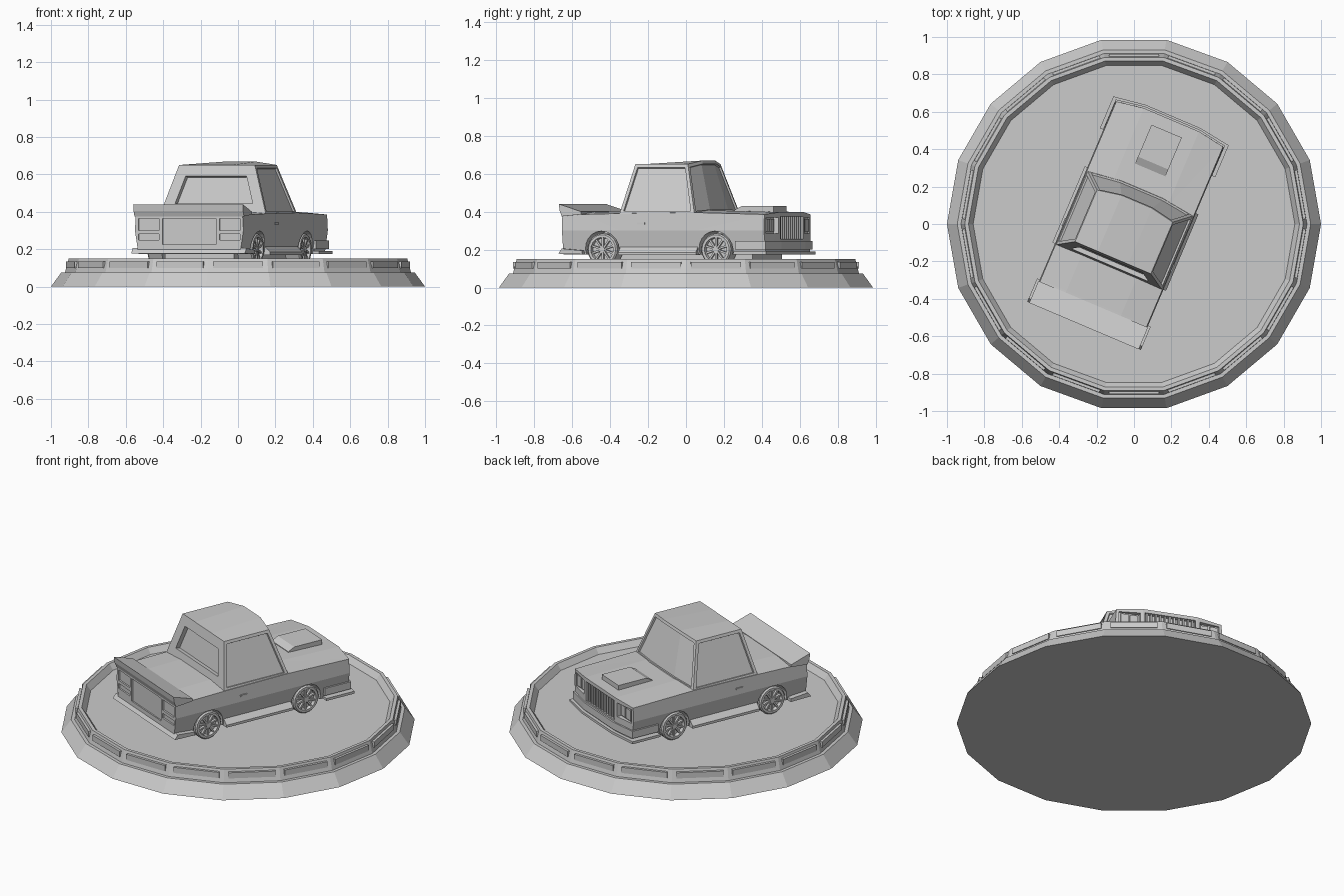
import bpy, bmesh, math
from mathutils import Matrix, Vector

cube = bpy.data.objects.get("Cube")
if cube:
    bpy.data.objects.remove(cube, do_unlink=True)

grey = bpy.data.materials.new("plain grey")
grey.use_nodes = True
GREY = (0.6, 0.6, 0.6, 1)
grey.diffuse_color = GREY
grey.node_tree.nodes["Principled BSDF"].inputs["Base Color"].default_value = GREY

# The car is built nose to +y, then turned on its stand
CAR = Matrix.Rotation(math.radians(-23), 4, 'Z') @ Matrix.Translation((-0.033, 0, 0))
STAND = Matrix.Identity(4)


def finish(name, bm, place=CAR):
    bmesh.ops.recalc_face_normals(bm, faces=bm.faces)
    me = bpy.data.meshes.new(name)
    bm.to_mesh(me)
    bm.free()
    me.materials.append(grey)
    ob = bpy.data.objects.new(name, me)
    bpy.context.collection.objects.link(ob)
    ob.matrix_world = place
    return ob


def add_box(bm, lo, hi, place=STAND):
    lo, hi = Vector(lo), Vector(hi)
    m = place @ Matrix.Translation((lo + hi) / 2) @ Matrix.Diagonal((*(hi - lo), 1))
    bmesh.ops.create_cube(bm, size=1, matrix=m)


def add_prism(bm, outline, to3d, a, b):
    """Extrude a 2D outline from a to b; to3d(p, t) places each point."""
    ends = [[bm.verts.new(to3d(p, t)) for p in outline] for t in (a, b)]
    n = len(outline)
    bm.faces.new(ends[0])
    bm.faces.new(ends[1])
    for i in range(n):
        j = (i + 1) % n
        bm.faces.new((ends[0][i], ends[0][j], ends[1][j], ends[1][i]))


def lathe(bm, profile, n, to3d):
    rings = [[bm.verts.new(to3d(r, h, math.tau * k / n)) for k in range(n)] for r, h in profile]
    for a, b in zip(rings, rings[1:]):
        for k in range(n):
            j = (k + 1) % n
            bm.faces.new((a[k], a[j], b[j], b[k]))
    bm.faces.new(rings[0])
    bm.faces.new(rings[-1])


# Round stand with a raised rim
SIDES = 18
bm = bmesh.new()
rim = [(1, 0), (0.945, 0.075), (0.925, 0.075), (0.905, 0.15), (0.885, 0.15), (0.86, 0.115)]
lathe(bm, rim, SIDES, lambda r, h, a: (r * math.cos(a), r * math.sin(a), h))
finish("stand", bm, STAND)

# Plates around the rim, one on each side
bm = bmesh.new()
apothem = 0.915 * math.cos(math.pi / SIDES)
for k in range(SIDES):
    turn = Matrix.Rotation(math.tau * (k + 0.5) / SIDES, 4, 'Z')
    add_box(bm, (apothem - 0.02, -0.133, 0.1), (apothem + 0.009, 0.133, 0.135), turn)
finish("stand_plates", bm, STAND)


# Body: a grid of stations, rows and columns, of which only the shell is kept
def bow(x):
    return 0.035 * (1 - (x / 0.315) ** 2)


rows = [(0.175, 0.295), (0.3, 0.315), (0.385, 0.31)]
stations = [(-0.59, 0), (-0.47, 0), (-0.26, 0.005), (0.165, 0.01), (0.565, 0)]
bm = bmesh.new()
g = {}
for s, (y, rise) in enumerate(stations):
    for r, (z, w) in enumerate(rows):
        for c, x in enumerate((-w, -0.16, 0.16, w)):
            yy = y + (bow(x) if s == 4 else 0)
            crown = (0.012 if c in (1, 2) else 0) + rise
            g[s, r, c] = bm.verts.new((x, yy, z + (crown if r == 2 else 0)))
for s in range(4):
    for r in (0, 2):
        for c in range(3):
            bm.faces.new((g[s, r, c], g[s + 1, r, c], g[s + 1, r, c + 1], g[s, r, c + 1]))
    for c in (0, 3):
        for r in range(2):
            bm.faces.new((g[s, r, c], g[s + 1, r, c], g[s + 1, r + 1, c], g[s, r + 1, c]))
for s in (0, 4):
    for r in range(2):
        for c in range(3):
            bm.faces.new((g[s, r, c], g[s, r, c + 1], g[s, r + 1, c + 1], g[s, r + 1, c]))
bmesh.ops.triangulate(bm, faces=bm.faces)
body = finish("body", bm)

# Wheel arches, grille, headlight and tail panel recesses
AXLES = (-0.365, 0.285)
HUB_Z, TYRE = 0.2, 0.085
bm = bmesh.new()
for side in (-1, 1):
    for y in AXLES:
        m = Matrix.Translation((side * 0.29, y, HUB_Z)) @ Matrix.Rotation(math.pi / 2, 4, 'Y')
        bmesh.ops.create_cone(bm, cap_ends=True, segments=20, radius1=0.097, radius2=0.097, depth=0.2, matrix=m)
    x0, x1 = sorted((side * 0.175, side * 0.295))
    add_box(bm, (x0, 0.56, 0.285), (x1, 0.7, 0.37))
    add_box(bm, (x0, -0.7, 0.3), (x1, -0.58, 0.365))
    add_box(bm, (x0, -0.7, 0.25), (x1, -0.58, 0.28))
add_box(bm, (-0.15, 0.565, 0.255), (0.15, 0.7, 0.375))
add_box(bm, (-0.155, -0.7, 0.225), (0.155, -0.582, 0.365))
cutter = finish("body_cutter", bm)
cutter.hide_render = True
mod = body.modifiers.new("recesses", 'BOOLEAN')
mod.operation, mod.solver, mod.object = 'DIFFERENCE', 'EXACT', cutter
bpy.context.view_layer.update()
cut = bpy.data.meshes.new_from_object(body.evaluated_get(bpy.context.evaluated_depsgraph_get()))
body.modifiers.clear()
body.data = cut
bpy.data.objects.remove(cutter, do_unlink=True)

# Grille bars and lamps
bm = bmesh.new()
for k in range(11):
    x = -0.135 + 0.027 * k
    add_box(bm, (x - 0.005, 0.55, 0.255), (x + 0.005, 0.585, 0.375))
finish("grille_bars", bm)
bm = bmesh.new()
for side in (-1, 1):
    for a, b in ((0.185, 0.23), (0.24, 0.285)):
        x0, x1 = sorted((side * a, side * b))
        add_box(bm, (x0, 0.55, 0.295), (x1, 0.569, 0.36))
finish("headlights", bm)

# Cabin with a bowed windscreen and inset windows
bm = bmesh.new()
cols = (-1, -0.4, 0.4, 1)


def cabin_ring(w, back, front, z, crown):
    rear = [bm.verts.new((c * w, back, z)) for c in cols]
    nose = [bm.verts.new((c * w, front + 0.03 * (1 - c * c), z + crown * (1 - c * c))) for c in cols]
    return rear, nose


rear0, nose0 = cabin_ring(0.308, -0.265, 0.165, 0.385, 0.012)
rear1, nose1 = cabin_ring(0.22, -0.21, 0.09, 0.65, 0.022)
rear_face = bm.faces.new((rear0[0], rear0[3], rear1[3], rear1[2], rear1[1], rear1[0]))
sides = [bm.faces.new((rear0[i], nose0[i], nose1[i], rear1[i])) for i in (0, 3)]
screen = [bm.faces.new((nose0[i], nose0[i + 1], nose1[i + 1], nose1[i])) for i in range(3)]
for i in range(3):
    bm.faces.new((rear1[i], rear1[i + 1], nose1[i + 1], nose1[i]))
bm.faces.new((rear0[0], rear0[3], *reversed(nose0)))
for v in (rear0[1], rear0[2]):
    bm.verts.remove(v)
bmesh.ops.recalc_face_normals(bm, faces=bm.faces)
for panes, width, depth in ((sides, 0.018, 0.01), ([rear_face], 0.06, 0.025), (screen, 0.018, 0.01)):
    bmesh.ops.inset_region(bm, faces=panes, thickness=width, use_even_offset=True)
    bmesh.ops.inset_region(bm, faces=panes, thickness=0.002, depth=-depth, use_even_offset=True)
finish("cabin", bm)

# Tail spoiler and bonnet scoop, both wedges across the car
across = lambda p, x: (x, p[0], p[1])
bm = bmesh.new()
add_prism(bm, [(-0.48, 0.385), (-0.48, 0.4), (-0.607, 0.44), (-0.602, 0.405), (-0.59, 0.375)], across, -0.318, 0.318)
finish("spoiler", bm)
bm = bmesh.new()
add_prism(bm, [(0.3, 0.39), (0.3, 0.408), (0.34, 0.428), (0.525, 0.428), (0.525, 0.38)], across, -0.088, 0.088)
finish("bonnet_scoop", bm)

# Bumpers, lips and sills
bm = bmesh.new()
upright = lambda p, z: (p[0], p[1], z)


def front_outline(w, y):
    return [(-w, 0.4), (-w, y)] + [(c * 0.16, y + bow(0.16)) for c in (-1, 1)] + [(w, y), (w, 0.4)]


add_prism(bm, front_outline(0.317, 0.575), upright, 0.2, 0.245)
add_prism(bm, front_outline(0.335, 0.585), upright, 0.175, 0.19)
finish("front_bumper_and_splitter", bm)
bm = bmesh.new()
add_prism(bm, [(-0.47, 0.175), (-0.47, 0.195), (-0.585, 0.205), (-0.605, 0.178)], across, -0.33, 0.33)
finish("rear_lip", bm)
bm = bmesh.new()
for side in (-1, 1):
    sill = [(side * x, z) for x, z in ((0.27, 0.17), (0.33, 0.17), (0.33, 0.185), (0.3, 0.215))]
    add_prism(bm, sill, lambda p, y: (p[0], y, p[1]), -0.262, 0.182)
finish("side_sills", bm)

# Door handles
bm = bmesh.new()
for side in (-1, 1):
    x0, x1 = sorted((side * 0.3, side * 0.319))
    add_box(bm, (x0, -0.16, 0.332), (x1, -0.115, 0.342))
finish("door_handles", bm)

# Wheels with dished rims and spokes
tyre = [(0.06, 0.215), (TYRE, 0.22), (TYRE, 0.298), (0.078, 0.306), (0.064, 0.306), (0.06, 0.285)]
for side, hand in ((-1, "right"), (1, "left")):
    for y, end in zip(AXLES, ("rear", "front")):
        bm = bmesh.new()
        lathe(bm, tyre, 20, lambda r, h, a: (side * h, y + r * math.cos(a), HUB_Z + r * math.sin(a)))
        x0, x1 = sorted((side * 0.28, side * 0.3))
        for k in range(10):
            m = Matrix.Translation((0, y, HUB_Z)) @ Matrix.Rotation(math.tau * k / 10, 4, 'X')
            add_box(bm, (x0, -0.005, 0.008), (x1, 0.005, 0.066), m)
        m = Matrix.Translation((side * 0.292, y, HUB_Z)) @ Matrix.Rotation(math.pi / 2, 4, 'Y')
        bmesh.ops.create_cone(bm, cap_ends=True, segments=10, radius1=0.016, radius2=0.016, depth=0.025, matrix=m)
        finish(f"{end}_{hand}_wheel", bm)

# Underbody between the wheels
bm = bmesh.new()
add_box(bm, (-0.2, -0.45, 0.15), (0.2, 0.45, 0.24))
finish("underbody", bm)
